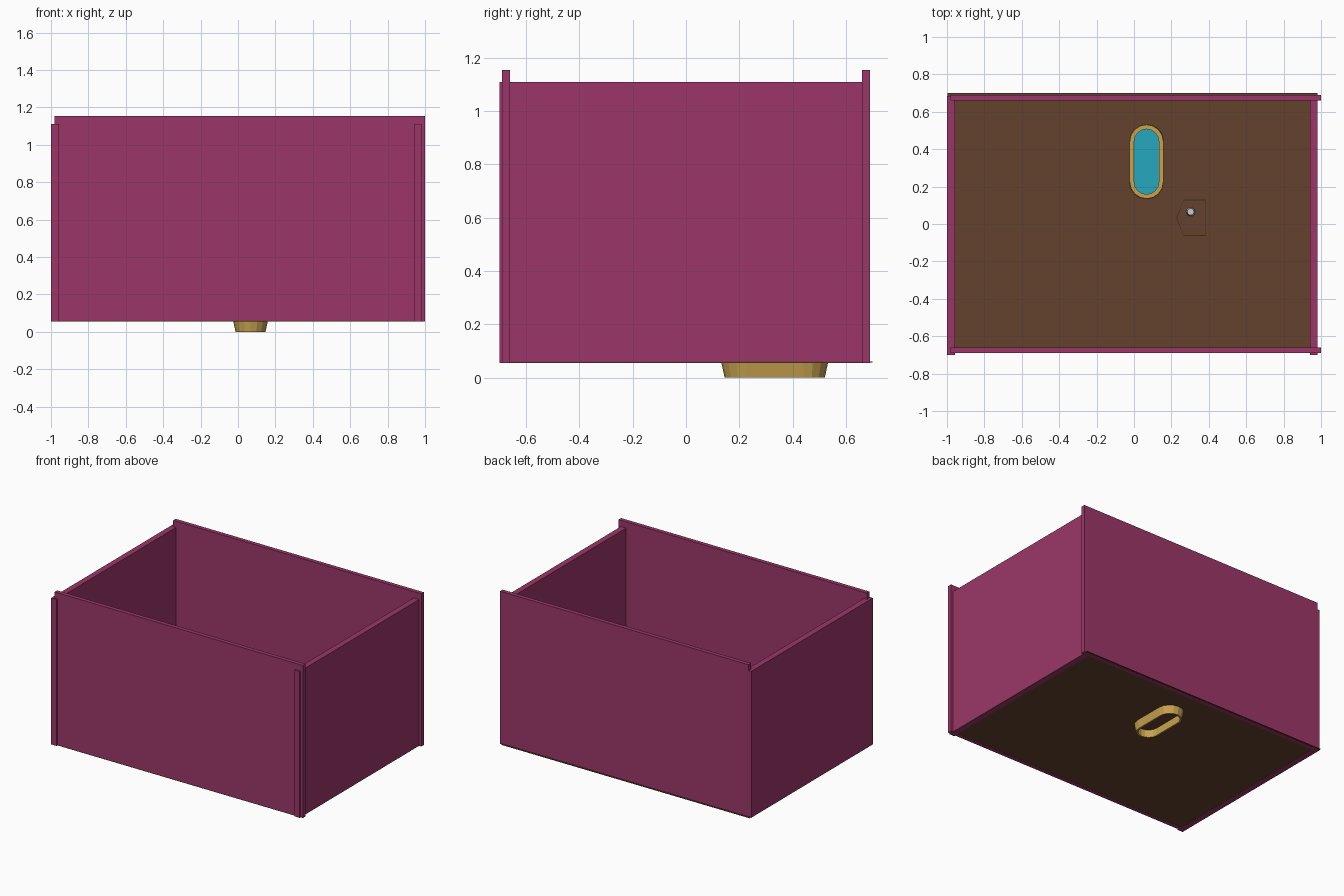
import bpy, bmesh, math

if "Cube" in bpy.data.objects:
    bpy.data.objects.remove(bpy.data.objects["Cube"])

def mat(name, rgb):
    m = bpy.data.materials.new(name)
    m.diffuse_color = (*rgb, 1)
    m.use_nodes = True
    m.node_tree.nodes["Principled BSDF"].inputs["Base Color"].default_value = m.diffuse_color
    return m

PLUM = mat("plum wall", (0.33, 0.037, 0.138))
BROWN = mat("brown floor", (0.130, 0.054, 0.026))
GOLD = mat("golden wood", (0.58, 0.37, 0.08))
WATER = mat("blue water", (0.019, 0.386, 0.515))
GREY = mat("light grey", (0.6, 0.6, 0.6))

def finish(name, bm, m):
    bmesh.ops.recalc_face_normals(bm, faces=bm.faces)
    me = bpy.data.meshes.new(name)
    bm.to_mesh(me)
    bm.free()
    me.materials.append(m)
    ob = bpy.data.objects.new(name, me)
    bpy.context.collection.objects.link(ob)
    return ob

def box(name, x0, x1, y0, y1, z0, z1, m):
    bm = bmesh.new()
    bmesh.ops.create_cube(bm, size=1)
    for v in bm.verts:
        v.co.x = x1 if v.co.x > 0 else x0
        v.co.y = y1 if v.co.y > 0 else y0
        v.co.z = z1 if v.co.z > 0 else z0
    return finish(name, bm, m)

def rings(name, loops, m, closed=False):
    """Skin a stack of equal-length loops; closed joins last to first, else caps."""
    bm = bmesh.new()
    vs = [[bm.verts.new(p) for p in lp] for lp in loops]
    n = len(vs[0])
    pairs = list(zip(vs, vs[1:])) + ([(vs[-1], vs[0])] if closed else [])
    for a, b in pairs:
        for i in range(n):
            j = (i + 1) % n
            bm.faces.new((a[i], a[j], b[j], b[i]))
    if not closed:
        bm.faces.new(vs[0])
        bm.faces.new(vs[-1])
    return finish(name, bm, m)

def stadium(r, z, cx=0.067, cy=0.333, half=0.108, seg=8):
    """Outline with straight long sides and round ends."""
    pts = []
    for s, start in ((1, 0), (-1, math.pi)):
        for i in range(seg + 1):
            a = start + math.pi * i / seg
            pts.append((cx + r * math.cos(a), cy + s * half + r * math.sin(a), z))
    return pts

# Floor and the four walls
Z = 0.055
box("floor", -0.998, 0.982, -0.69, 0.70, Z + 0.001, Z + 0.005, BROWN)
box("front_wall", -0.98, 1.0, -0.69, -0.66, Z, 1.155, PLUM)
box("back_wall", -0.98, 1.0, 0.66, 0.69, Z, 1.155, PLUM)
box("left_wall", -1.0, -0.957, -0.70, 0.685, Z, 1.11, PLUM)
box("right_wall", 0.94, 0.982, -0.70, 0.685, Z, 1.11, PLUM)

# Oval trough, open below the floor, filled with water
rings("trough", [stadium(0.080, 0), stadium(0.092, 0.055), stadium(0.090, 0.12),
                 stadium(0.066, 0.12), stadium(0.070, 0.055), stadium(0.068, 0)],
      GOLD, closed=True)
rings("water", [stadium(0.068, 0.095), stadium(0.068, 0.10)], WATER)

# Small open bin with a pointed end
def bin_loop(t, z):
    return [(0.386 - t, 0.131 - t, z), (0.265, 0.131 - t, z), (0.226 + t, 0.033, z),
            (0.265, -0.065 + t, z), (0.386 - t, -0.065 + t, z)]

rings("bin", [bin_loop(0, 0.06), bin_loop(0, 0.2), bin_loop(0.005, 0.2),
              bin_loop(0.005, 0.06)], GOLD, closed=True)

# Small round peg standing in the bin
bm = bmesh.new()
bmesh.ops.create_cone(bm, cap_ends=True, segments=12, radius1=0.024, radius2=0.018, depth=0.06)
bmesh.ops.translate(bm, verts=bm.verts, vec=(0.303, 0.065, 0.09))
finish("peg", bm, GREY)
